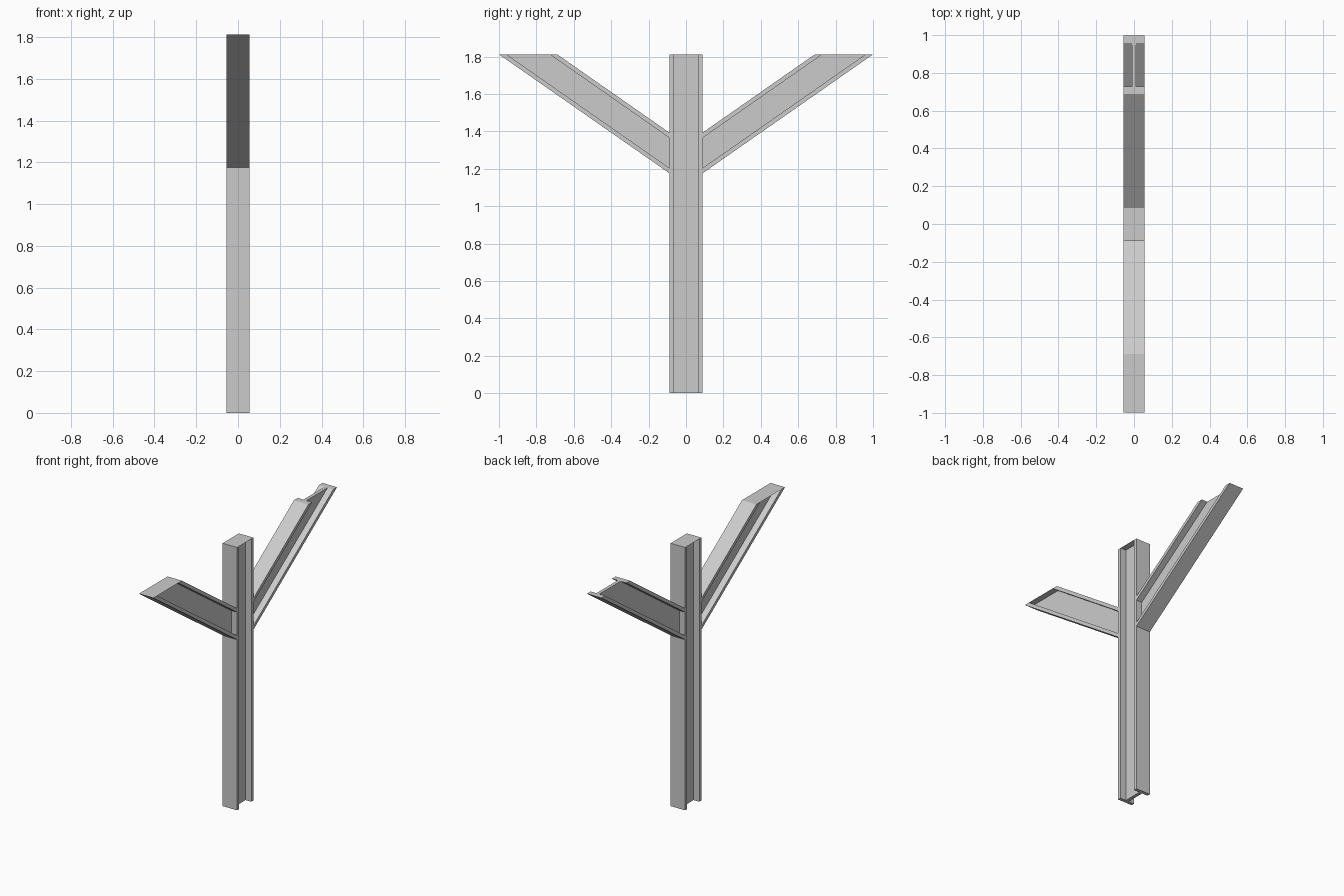
import bpy, bmesh, math

if "Cube" in bpy.data.objects:
    bpy.data.objects.remove(bpy.data.objects["Cube"])

W, D, FLANGE, WEB = 0.055, 0.089, 0.023, 0.0115   # half width, half depth, flange, half web
TOP = 1.811
ANGLE = math.radians(34.9)
TOE = 1.176                                      # height where an arm's underside meets the column

# I-beam section as (across, depth) points
I = D - FLANGE
PROFILE = [(-W, -D), (W, -D), (W, -I), (WEB, -I), (WEB, I), (W, I),
           (W, D), (-W, D), (-W, I), (-WEB, I), (-WEB, -I), (-W, -I)]


def beam(name, place_start, place_end):
    """Loft the I section between two end cuts."""
    bm = bmesh.new()
    a = [bm.verts.new(place_start(x, d)) for x, d in PROFILE]
    b = [bm.verts.new(place_end(x, d)) for x, d in PROFILE]
    n = len(PROFILE)
    for i in range(n):
        j = (i + 1) % n
        bm.faces.new((a[i], a[j], b[j], b[i]))
    caps = [bm.faces.new(a[::-1]), bm.faces.new(b)]
    bmesh.ops.triangulate(bm, faces=caps)
    bmesh.ops.recalc_face_normals(bm, faces=bm.faces[:])
    mesh = bpy.data.meshes.new(name)
    bm.to_mesh(mesh)
    bm.free()
    obj = bpy.data.objects.new(name, mesh)
    bpy.context.collection.objects.link(obj)
    return obj


# Upright column
beam("column", lambda x, d: (x, d, 0), lambda x, d: (x, d, TOP))

# Sloping arms: cut vertically at the column, level at the top
for side, name in ((-1, "front_arm"), (1, "back_arm")):
    def height(d):
        return TOE + (d + D) / math.cos(ANGLE)

    def at_column(x, d):
        return (x, side * D, height(d))

    def at_top(x, d):
        return (x, side * (D + (TOP - height(d)) / math.tan(ANGLE)), TOP)

    beam(name, at_column, at_top)
